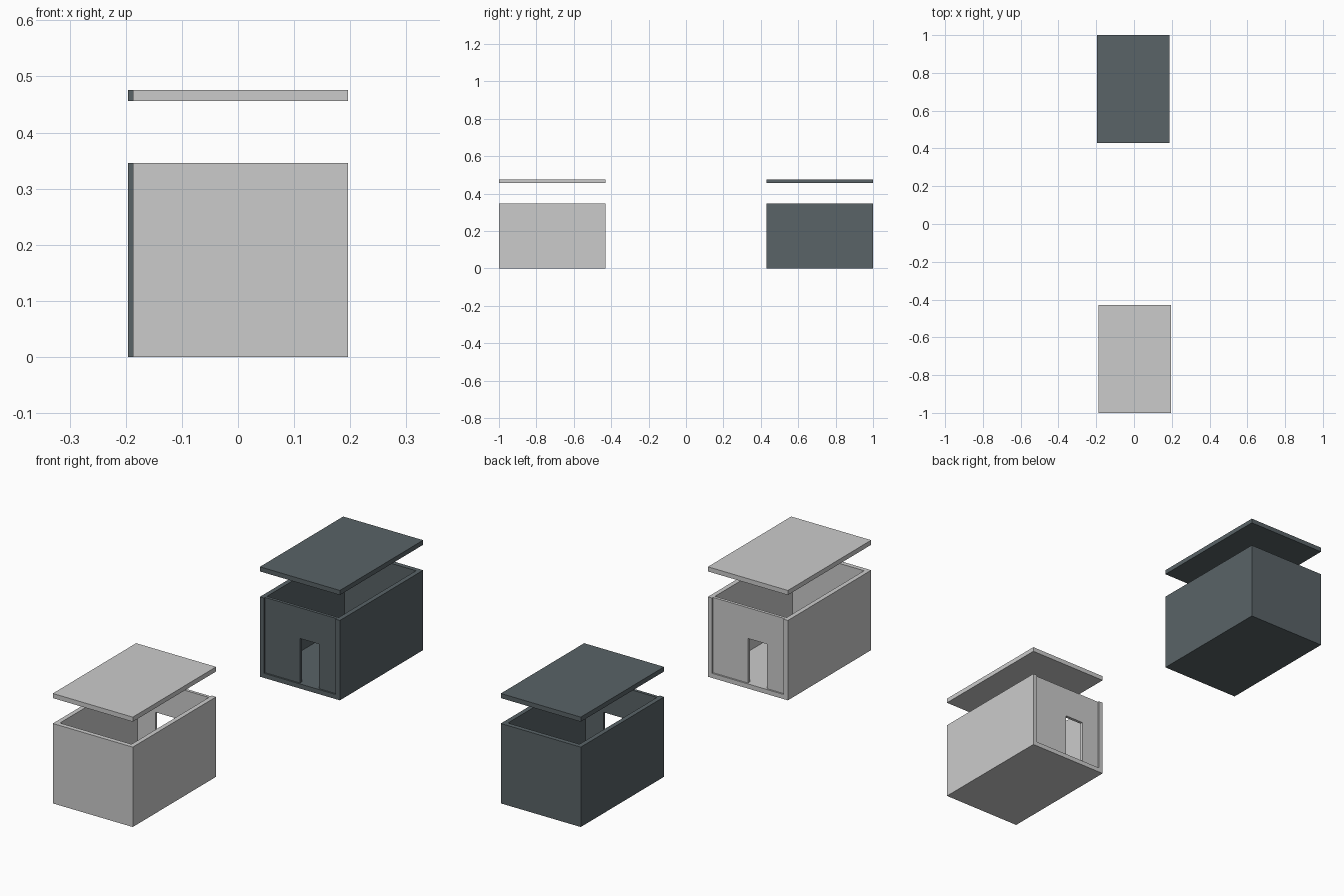
import bpy
import bmesh
from math import pi

if "Cube" in bpy.data.objects:
    bpy.data.objects.remove(bpy.data.objects["Cube"])

X0, X1 = -0.196, 0.187      # width of one house (local frame, door faces -y)
Y0, Y1 = 0.43, 1.0          # depth
T = 0.02                    # panel thickness
H = 0.346                   # wall height
ROOF_Z = 0.456              # lifted roof
RECESS = 0.007              # door panel sits slightly back
DOOR_X0, DOOR_X1, DOOR_TOP = -0.009, 0.081, 0.213


def material(name, color):
    mat = bpy.data.materials.new(name)
    mat.diffuse_color = (*color, 1)
    mat.use_nodes = True
    mat.node_tree.nodes["Principled BSDF"].inputs["Base Color"].default_value = mat.diffuse_color
    return mat


def panel(name, outline, y0, y1, angle, mat):
    """Extrude an x-z outline along y from y0 to y1."""
    bm = bmesh.new()
    face = bm.faces.new([bm.verts.new((x, y0, z)) for x, z in outline])
    ext = bmesh.ops.extrude_face_region(bm, geom=[face])
    verts = [v for v in ext["geom"] if isinstance(v, bmesh.types.BMVert)]
    bmesh.ops.translate(bm, verts=verts, vec=(0, y1 - y0, 0))
    bmesh.ops.recalc_face_normals(bm, faces=bm.faces)
    mesh = bpy.data.meshes.new(name)
    bm.to_mesh(mesh)
    bm.free()
    obj = bpy.data.objects.new(name, mesh)
    obj.rotation_euler.z = angle
    bpy.context.collection.objects.link(obj)
    if mat:
        mesh.materials.append(mat)
    return obj


def rect(x0, x1, z0, z1):
    return [(x0, z0), (x1, z0), (x1, z1), (x0, z1)]


def house(prefix, angle, wall_mat, roof_mat):
    # floor plate
    panel(prefix + "_floor", rect(X0, X1, 0, T), Y0, Y1, angle, wall_mat)
    # side walls
    panel(prefix + "_left_wall", rect(X0, X0 + T, T, H), Y0, Y1, angle, wall_mat)
    panel(prefix + "_right_wall", rect(X1 - T, X1, T, H), Y0, Y1, angle, wall_mat)
    # blank end wall
    panel(prefix + "_end_wall", rect(X0 + T, X1 - T, T, H), Y1 - T, Y1, angle, wall_mat)
    # wall with doorway
    a, b = X0 + T, X1 - T
    outline = [(a, T), (DOOR_X0, T), (DOOR_X0, DOOR_TOP), (DOOR_X1, DOOR_TOP),
               (DOOR_X1, T), (b, T), (b, H), (a, H)]
    panel(prefix + "_door_wall", outline, Y0 + RECESS, Y0 + T, angle, wall_mat)
    # floating flat roof
    panel(prefix + "_roof", rect(X0, X1, ROOF_Z, ROOF_Z + T), Y0, Y1, angle, roof_mat)


dark = material("dark_slate", (0.10, 0.125, 0.135))
roof_grey = material("roof_grey", (0.59, 0.61, 0.595))

house("dark_house", 0, dark, dark)
house("light_house", pi, None, roof_grey)
